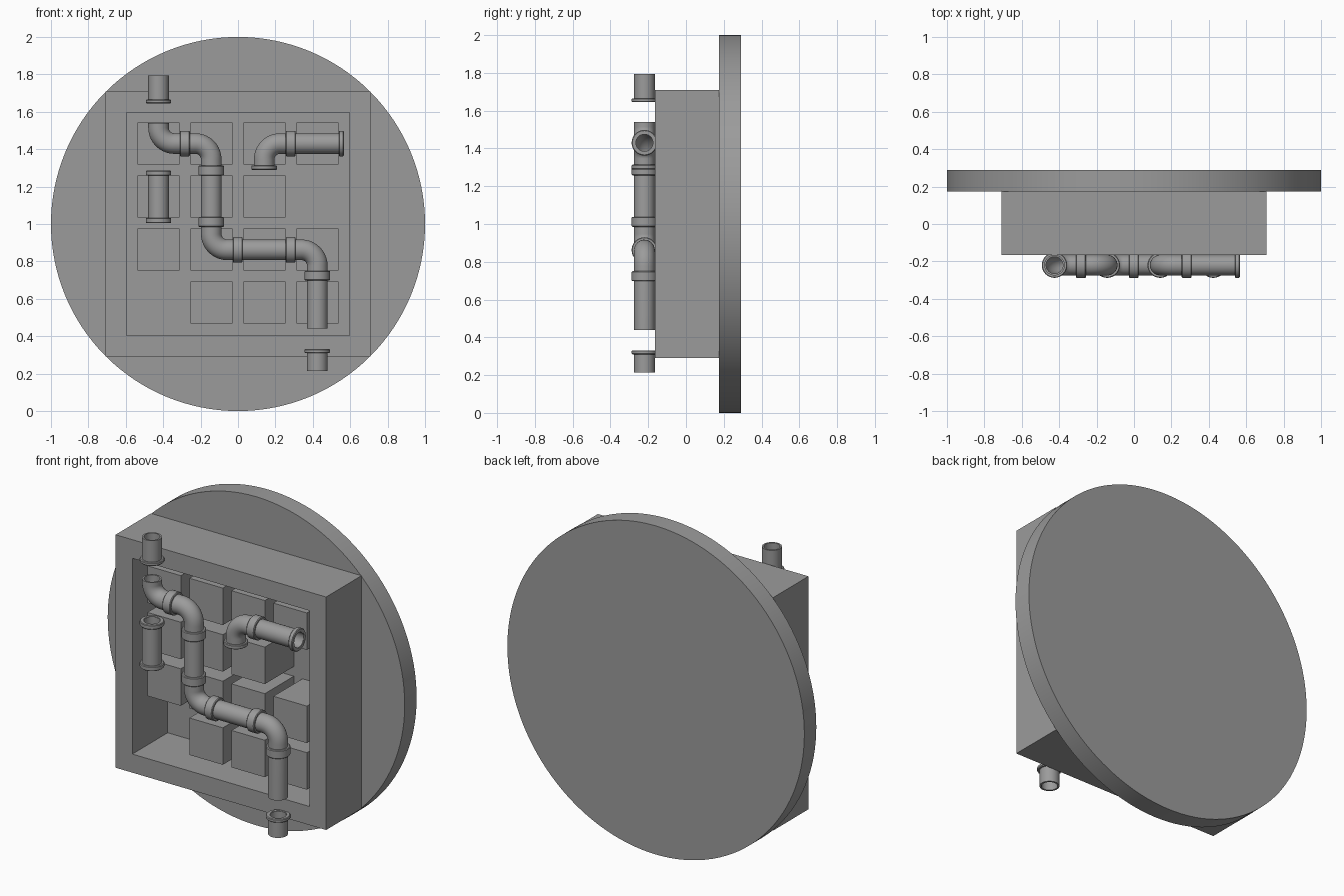
import bpy, bmesh, math
from mathutils import Vector

if "Cube" in bpy.data.objects:
    bpy.data.objects.remove(bpy.data.objects["Cube"])

grey = bpy.data.materials.new("grey")
grey.diffuse_color = (0.33, 0.33, 0.33, 1)
grey.use_nodes = True
grey.node_tree.nodes["Principled BSDF"].inputs["Base Color"].default_value = grey.diffuse_color

PIPE_Y = -0.22
R_OUT, R_IN, R_COLLAR, R_BEND = 0.055, 0.045, 0.068, 0.085
SEG = 32


def finish(name, bm, smooth=True):
    bmesh.ops.recalc_face_normals(bm, faces=bm.faces[:])
    me = bpy.data.meshes.new(name)
    bm.to_mesh(me)
    bm.free()
    me.materials.append(grey)
    ob = bpy.data.objects.new(name, me)
    bpy.context.collection.objects.link(ob)
    if smooth:
        bpy.ops.object.select_all(action='DESELECT')
        ob.select_set(True)
        bpy.context.view_layer.objects.active = ob
        bpy.ops.object.shade_smooth_by_angle(angle=math.radians(35))
    return ob


def box(name, center, size):
    bm = bmesh.new()
    bmesh.ops.create_cube(bm, size=1)
    for v in bm.verts:
        v.co = Vector([c * s for c, s in zip(v.co, size)]) + Vector(center)
    return finish(name, bm, False)


def bridge(bm, rings):
    """Join rings into one closed hollow skin (the last ring meets the first)."""
    vs = [[bm.verts.new(p) for p in ring] for ring in rings]
    for i, a in enumerate(vs):
        b = vs[(i + 1) % len(vs)]
        for j in range(len(a)):
            k = (j + 1) % len(a)
            bm.faces.new((a[j], a[k], b[k], b[j]))


def ring(p, t, r):
    """Circle of radius r around point p (x, z), square to direction t."""
    n = Vector((-t.y, t.x))
    out = []
    for i in range(SEG):
        a = 2 * math.pi * i / SEG
        q = p + n * (r * math.cos(a))
        out.append(Vector((q.x, PIPE_Y + r * math.sin(a), q.y)))
    return out


def rounded_path(corners):
    """Polyline in x, z with filleted corners, as (point, direction) pairs."""
    pts = [Vector(c) for c in corners]
    path = [(pts[0], (pts[1] - pts[0]).normalized())]
    for a, b, c in zip(pts, pts[1:], pts[2:]):
        d0, d1 = (b - a).normalized(), (c - b).normalized()
        center = b - d0 * R_BEND + d1 * R_BEND
        for i in range(11):
            s = math.pi / 2 * i / 10
            path.append((center - d1 * (R_BEND * math.cos(s)) + d0 * (R_BEND * math.sin(s)),
                         d0 * math.cos(s) + d1 * math.sin(s)))
    path.append((pts[-1], (pts[-1] - pts[-2]).normalized()))
    return path


def pipe(name, corners):
    path = rounded_path(corners)
    bm = bmesh.new()
    bridge(bm, [ring(p, t, R_OUT) for p, t in path]
           + [ring(p, t, R_IN) for p, t in reversed(path)])
    return finish(name, bm)


def collar(name, start, end):
    a, b = Vector(start), Vector(end)
    t = (b - a).normalized()
    e = t * 0.004
    bm = bmesh.new()
    bridge(bm, [ring(a, t, R_COLLAR - 0.004), ring(a + e, t, R_COLLAR),
                ring(b - e, t, R_COLLAR), ring(b, t, R_COLLAR - 0.004),
                ring(b, t, R_IN + 0.003), ring(a, t, R_IN + 0.003)])
    return finish(name, bm)


# Round back plate
bm = bmesh.new()
bmesh.ops.create_cone(bm, cap_ends=True, segments=128, radius1=1, radius2=1, depth=0.115)
for v in bm.verts:
    x, y, z = v.co
    v.co = (x, 0.2325 + z, 1 + y)
finish("back_plate", bm)

# Square frame, open through to the back plate
bm = bmesh.new()
bridge(bm, [[Vector((sx * h, y, 1 + sz * h)) for sx, sz in ((-1, -1), (1, -1), (1, 1), (-1, 1))]
            for h, y in ((0.709, -0.165), (0.709, 0.176), (0.596, 0.176), (0.596, -0.165))])
finish("frame", bm, False)

# Grid of blocks inside the frame, two places left empty
for row in range(4):
    for col in range(4):
        if (row, col) in ((1, 3), (3, 0)):
            continue
        box("block", (-0.425 + 0.283 * col, 0.036, 1.43 - 0.2835 * row), (0.225, 0.28, 0.225))

# Pipes
pipe("top_stub", [(-0.425, 1.795), (-0.425, 1.647)])
pipe("long_pipe", [(-0.425, 1.54), (-0.425, 1.43), (-0.143, 1.43), (-0.143, 0.862),
                   (0.424, 0.862), (0.424, 0.44)])
pipe("left_pipe", [(-0.425, 1.284), (-0.425, 1.007)])
pipe("right_pipe", [(0.14, 1.291), (0.14, 1.43), (0.564, 1.43)])
pipe("bottom_stub", [(0.424, 0.329), (0.424, 0.213)])

# Collars at the joints and open ends
for x, z0, z1 in ((-0.425, 1.645, 1.665), (-0.425, 1.258, 1.286), (-0.425, 1.005, 1.033),
                  (-0.143, 1.258, 1.312), (-0.143, 0.985, 1.038), (0.424, 0.698, 0.75),
                  (0.424, 0.31, 0.331), (0.14, 1.289, 1.314)):
    collar("upright_collar", (x, z0), (x, z1))
for z, x0, x1 in ((1.43, -0.311, -0.257), (0.862, -0.028, 0.025), (0.862, 0.255, 0.308),
                  (1.43, 0.255, 0.308), (1.43, 0.539, 0.566)):
    collar("level_collar", (x0, z), (x1, z))
